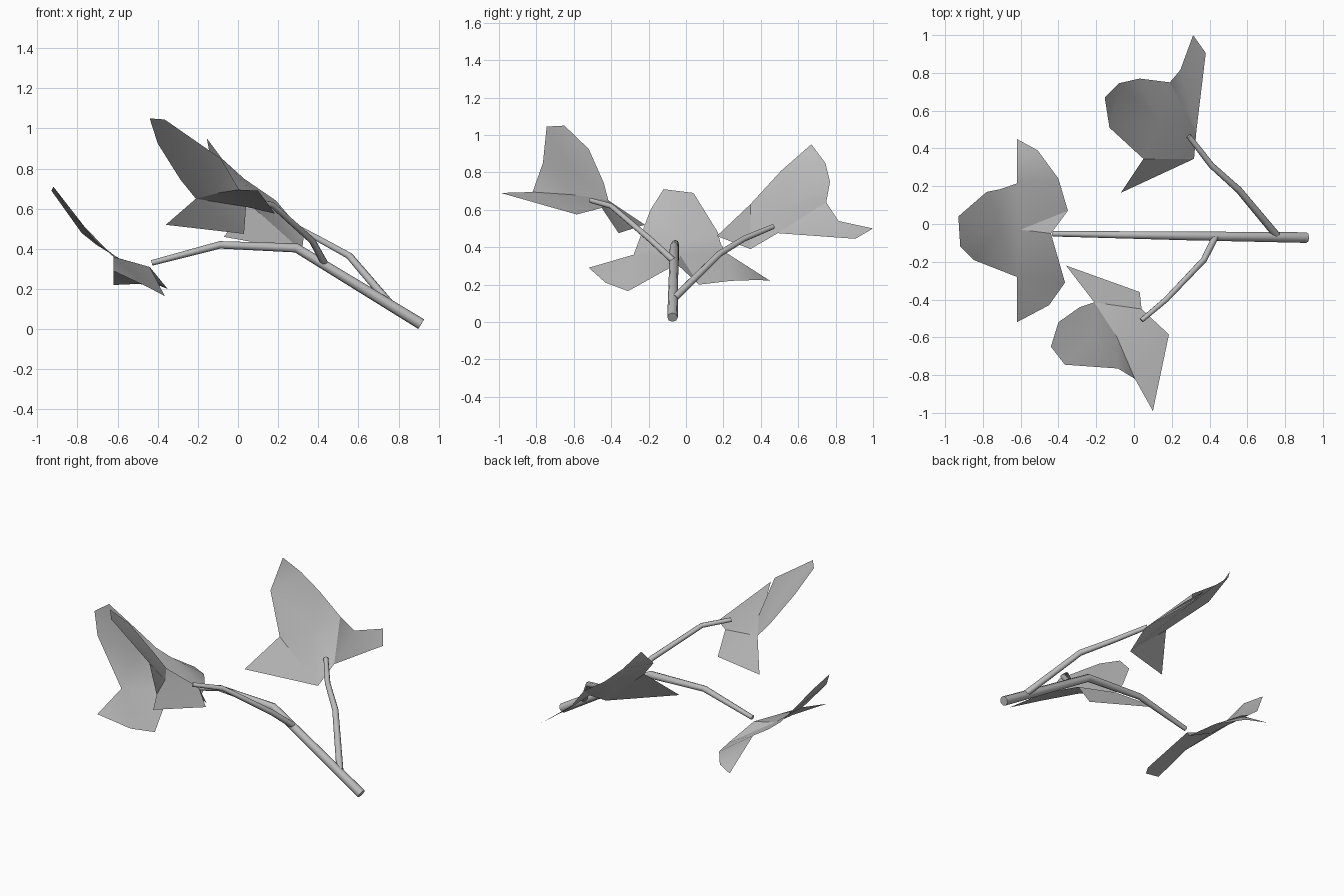
import bpy
from mathutils import Vector
from mathutils.geometry import delaunay_2d_cdt

cube = bpy.data.objects.get("Cube")
if cube:
    bpy.data.objects.remove(cube)

grey = bpy.data.materials.new("plain_grey")
grey.use_nodes = True
colour = (0.5, 0.5, 0.5, 1)
grey.diffuse_color = colour
grey.node_tree.nodes["Principled BSDF"].inputs["Base Color"].default_value = colour


def stem(name, points, thick, thin):
    """Tapering tube along a bent path."""
    curve = bpy.data.curves.new(name, "CURVE")
    curve.dimensions = "3D"
    curve.bevel_depth = 1
    curve.bevel_resolution = 2
    curve.use_fill_caps = True
    spline = curve.splines.new("POLY")
    spline.points.add(len(points) - 1)
    last = len(points) - 1
    for i, p in enumerate(points):
        spline.points[i].co = (*p, 1)
        spline.points[i].radius = thick + (thin - thick) * i / last
    spline.use_smooth = True
    curve.materials.append(grey)
    obj = bpy.data.objects.new(name, curve)
    bpy.context.collection.objects.link(obj)


def leaf(name, outline, inner):
    """Thin lobed sheet: outline filled with triangles around inner midrib points."""
    points = [Vector(p) for p in outline + inner]
    n = len(outline)
    _, _, faces, origin, _, _ = delaunay_2d_cdt(
        [p.xy for p in points], [(i, (i + 1) % n) for i in range(n)], [], 1, 1e-5)
    faces = [[origin[v][0] for v in f] for f in faces]
    mesh = bpy.data.meshes.new(name)
    mesh.from_pydata(points, [], faces)
    mesh.materials.append(grey)
    obj = bpy.data.objects.new(name, mesh)
    bpy.context.collection.objects.link(obj)
    bpy.ops.object.select_all(action="DESELECT")
    obj.select_set(True)
    bpy.context.view_layer.objects.active = obj
    bpy.ops.object.shade_smooth_by_angle()


# Main stem and its two side twigs
stem("main_stem", [(.913, -.072, .025), (.29, -.063, .405),
                   (-.09, -.057, .42), (-.43, -.052, .33)], .028, .014)
stem("back_twig", [(.755, -.06, .13), (.555, .18, .365),
                   (.41, .31, .445), (.29, .465, .51)], .02, .014)
stem("front_twig", [(.43, -.07, .33), (.37, -.19, .44),
                    (.17, -.40, .62), (.04, -.51, .65)], .018, .013)

# Three lobed leaves, one at each tip
leaf("end_leaf",
     [(-.44, -.05, .31), (-.35, .07, .20), (-.40, .24, .22), (-.51, .39, .225),
      (-.62, .45, .22), (-.62, .215, .37), (-.705, .185, .42), (-.78, .17, .48),
      (-.93, .04, .69), (-.92, -.12, .71), (-.85, -.19, .60), (-.62, -.28, .36),
      (-.62, -.52, .29), (-.45, -.43, .21), (-.365, -.31, .165)],
     [(-.6, -.03, .355), (-.71, -.01, .44)])
leaf("back_leaf",
     [(.313, 1, .5), (.245, .815, .54), (.19, .75, .64), (.03, .77, .75),
      (-.08, .745, .85), (-.155, .67, .95), (-.13, .51, .81), (.05, .345, .63),
      (-.07, .165, .46), (.318, .345, .39), (.33, .49, .475), (.38, .905, .445)],
     [(.13, .55, .62)])
leaf("front_leaf",
     [(-.36, -.22, .52), (-.21, -.415, .65), (-.287, -.44, .745), (-.40, -.52, .925),
      (-.44, -.65, 1.05), (-.366, -.745, 1.045), (-.085, -.765, .85), (.005, -.82, .695),
      (.10, -.99, .69), (.185, -.585, .575), (.04, -.45, .61), (.03, -.36, .475)],
     [(-.09, -.6, .68), (-.22, -.6, .80)])
